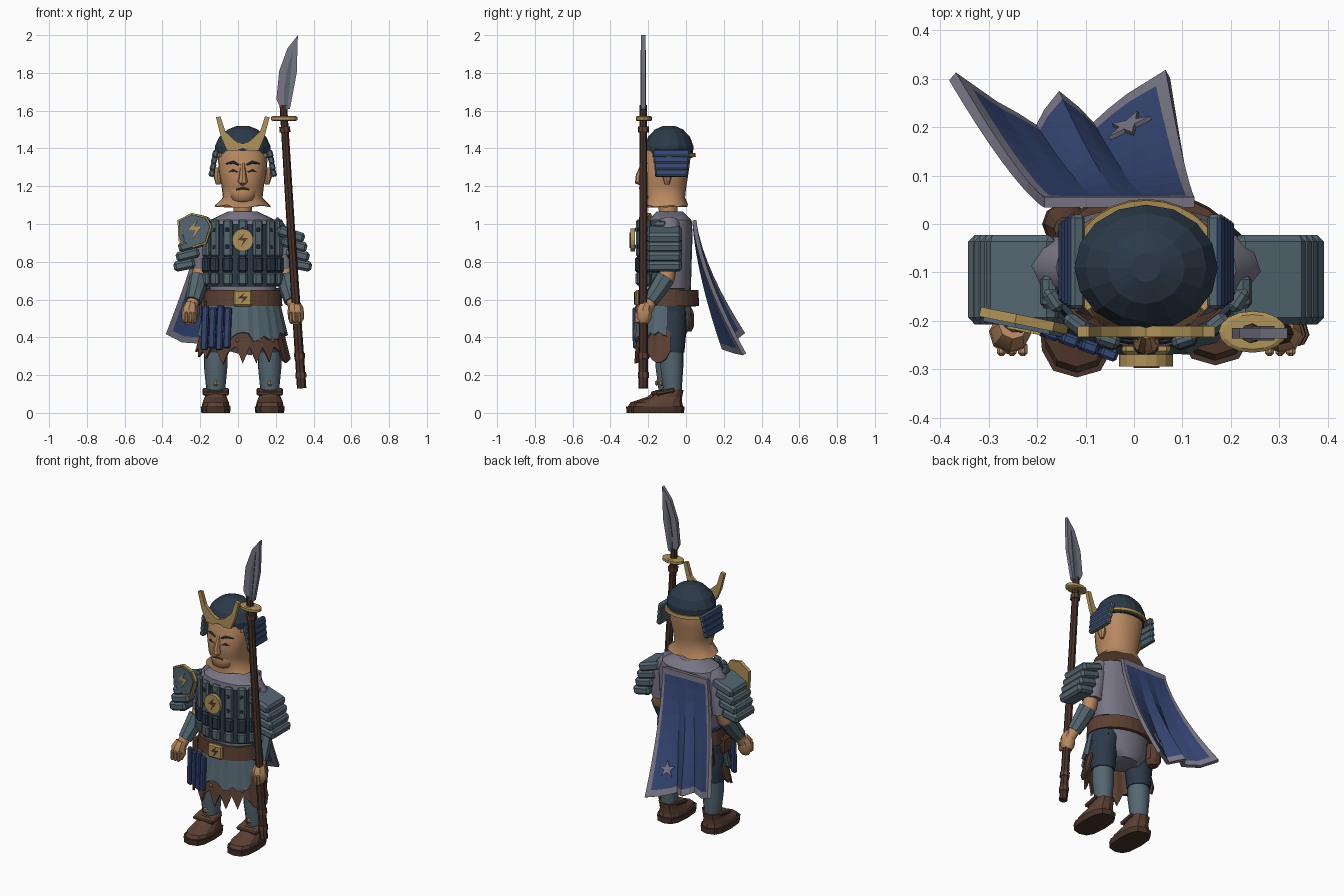
import bpy, bmesh, math, random
from mathutils import Vector, Matrix, Euler

random.seed(4)
old = bpy.data.objects.get("Cube")
if old:
    bpy.data.objects.remove(old)
X = 0.025  # body centre line


def material(name, *rgb):
    m = bpy.data.materials.new(name)
    m.use_nodes = True
    m.diffuse_color = (*rgb, 1)
    m.node_tree.nodes["Principled BSDF"].inputs["Base Color"].default_value = (*rgb, 1)
    return m


skin = material("skin", .48, .25, .12)
steel = material("blue_grey_steel", .09, .135, .165)
dark = material("dark_navy", .025, .042, .065)
blue = material("cloth_blue", .035, .06, .17)
shirt = material("grey_lavender", .19, .18, .235)
gold = material("gold", .43, .29, .1)
leather = material("brown_leather", .105, .05, .033)
wood = material("dark_wood", .065, .033, .023)


def make(name, verts, faces, mat, smooth=0, thick=0, bevel=0):
    """Mesh object with clean normals, optional shell thickness and bevel."""
    me = bpy.data.meshes.new(name)
    me.from_pydata([tuple(v) for v in verts], [], faces)
    bm = bmesh.new()
    bm.from_mesh(me)
    bmesh.ops.recalc_face_normals(bm, faces=bm.faces)
    bm.to_mesh(me)
    bm.free()
    me.materials.append(mat)
    if smooth:
        me.polygons.foreach_set("use_smooth", [True] * len(me.polygons))
        me.set_sharp_from_angle(angle=math.radians(smooth))
    ob = bpy.data.objects.new(name, me)
    bpy.context.scene.collection.objects.link(ob)
    if thick:
        mod = ob.modifiers.new("shell", "SOLIDIFY")
        mod.thickness, mod.offset = thick, 0
    if bevel:
        mod = ob.modifiers.new("bevel", "BEVEL")
        mod.width, mod.segments = bevel, 1
    return ob


def skinned(name, rings, mat, caps=True, **kw):
    n = len(rings[0])
    faces = [(i*n+j, i*n+(j+1) % n, (i+1)*n+(j+1) % n, (i+1)*n+j)
             for i in range(len(rings)-1) for j in range(n)]
    if caps:
        faces += [tuple(range(n)), tuple(range((len(rings)-1)*n, len(rings)*n))]
    return make(name, [v for r in rings for v in r], faces, mat, **kw)


def loft(name, sections, mat, n=16, p=2, x=X, jag=0, **kw):
    """Stack of (z, y, rx, ry) superellipses."""
    rings = []
    for k, (z, y, rx, ry) in enumerate(sections):
        ring = []
        for j in range(n):
            c, s = math.cos(j*math.tau/n), math.sin(j*math.tau/n)
            drop = jag*random.random() if k == 0 else 0
            ring.append((x + rx*math.copysign(abs(c)**(2/p), c),
                         y + ry*math.copysign(abs(s)**(2/p), s), z + drop))
        rings.append(ring)
    return skinned(name, rings, mat, **kw)


def tube(name, path, radii, mat, n=10, smooth=40):
    pts = [Vector(q) for q in path]
    rings = []
    for i, q in enumerate(pts):
        d = (pts[min(i+1, len(pts)-1)] - pts[max(i-1, 0)]).normalized()
        u = d.cross(Vector((.1, 1, .1))).normalized()
        v = d.cross(u)
        rings.append([q + radii[i]*(u*math.cos(a) + v*math.sin(a))
                      for a in (j*math.tau/n for j in range(n))])
    return skinned(name, rings, mat, smooth=smooth)


def box(name, at, size, mat, rot=(0, 0, 0), bevel=.01):
    m = Matrix.LocRotScale(Vector(at), Euler(rot), Vector(size))
    v = [m @ Vector((a, b, c)) for a in (-.5, .5) for b in (-.5, .5) for c in (-.5, .5)]
    f = [(0, 1, 3, 2), (4, 5, 7, 6), (0, 1, 5, 4), (2, 3, 7, 6), (0, 2, 6, 4), (1, 3, 7, 5)]
    return make(name, v, f, mat, bevel=bevel)


def plate(name, outline, y, thick, mat, m=None):
    """Flat outline in x and z, given thickness along y."""
    rings = [[(m or Matrix()) @ Vector((a, y+d, c)) for a, c in outline]
             for d in (-thick/2, thick/2)]
    return skinned(name, rings, mat)


def arc(name, a0, a1, n, top, bottom, mat, y=-.095, jag=0, pleat=0, thick=.012):
    """Curved panel round the body; angle 0 is the front; top and bottom are (z, rx, ry)."""
    v = []
    for j in range(n+1):
        a = math.radians(a0 + (a1-a0)*j/n)
        for k, (z, rx, ry) in enumerate((top, bottom)):
            g = 1 + (pleat*(j % 2) + jag*random.random()*.4 if k else 0)
            v.append((X + g*rx*math.sin(a), y - g*ry*math.cos(a), z + k*jag*random.uniform(-1, 1)))
    return make(name, v, [(2*j, 2*j+1, 2*j+3, 2*j+2) for j in range(n)], mat, thick=thick)


# Torso, hips and neck
loft("shirt", [(.62, -.085, .17, .11), (.8, -.085, .195, .115), (.95, -.085, .2, .12),
               (1.02, -.085, .175, .115), (1.065, -.085, .08, .07)], shirt, 20, 2.4, smooth=40)
loft("hips", [(.42, -.08, .1, .085), (.47, -.08, .165, .1), (.63, -.085, .18, .115)],
     shirt, smooth=50)
loft("neck", [(1.03, -.09, .05, .05), (1.13, -.1, .048, .05)], skin, 12, smooth=40)

# Head with ragged neck hem and face details
loft("head", [(1.085, -.105, .15, .115), (1.14, -.11, .105, .105), (1.2, -.12, .112, .122),
              (1.28, -.113, .127, .128), (1.36, -.1, .132, .125), (1.43, -.095, .11, .11)],
     skin, 24, 2.3, jag=.02, smooth=50)
loft("chin", [(1.11, -.185, .035, .02), (1.13, -.19, .06, .05), (1.18, -.185, .08, .055),
              (1.21, -.18, .06, .05)], skin, 12, smooth=60)
tube("nose", [(X, -.225, 1.32), (X, -.246, 1.255), (X, -.245, 1.225), (X, -.23, 1.21)],
     [.012, .02, .027, .012], skin, 8)
tube("mouth", [(X-.035, -.236, 1.182), (X, -.243, 1.19), (X+.035, -.236, 1.182)],
     [.004, .006, .004], leather, 6)
for s, side in ((-1, "right"), (1, "left")):
    tube(side+"_brow", [(X+s*d, y, z) for d, y, z in
                        ((.02, -.232, 1.312), (.05, -.23, 1.328), (.088, -.205, 1.318))],
         [.005, .008, .004], dark, 6)
    tube(side+"_eye", [(X+s*d, y, z) for d, y, z in
                       ((.026, -.237, 1.275), (.05, -.231, 1.282), (.075, -.219, 1.275))],
         [.003, .009, .003], wood, 6)
    tube(side+"_ear", [(X+s*.13, -.1, z) for z in (1.21, 1.25, 1.3)], [.012, .025, .02], skin, 8)

# Helmet, brow band, cheek guards and horn crest
loft("helmet_dome", [(1.35, -.09, .145, .125), (1.41, -.09, .148, .13), (1.46, -.09, .125, .112),
                     (1.5, -.09, .08, .075), (1.52, -.09, .03, .03)], dark, 16)
arc("helmet_rim", 50, 310, 20, (1.375, .152, .133), (1.355, .155, .136), gold, y=-.09)
for s, side in ((-1, "right"), (1, "left")):
    for i in range(4):
        g = box(f"{side}_cheek_guard_{i}", (X+s*(.145+.006*i), -.078, 1.372-.034*i),
                (.03, .195-.008*i, .04), steel, (0, -s*.3, 0), .007)
        g.data.materials.append(blue)
        for f in g.data.polygons:  # outward faces are cloth covered
            f.material_index = int(f.normal.x*s > .8)
    plate(side+"_horn", [(X+s*d, z) for d, z in
                         ((0, 1.4), (.04, 1.385), (.085, 1.39), (.115, 1.46), (.142, 1.565),
                          (.118, 1.57), (.092, 1.49), (.055, 1.455), (.03, 1.435), (0, 1.425))],
          -.222, .022, gold)

# Lamellar chest armour
arc("armour_backing", -70, 70, 14, (1.0, .2, .145), (.67, .205, .15), dark)
for a in range(-66, 67, 22):
    t = math.radians(a)
    for z, h, mat, out in ((.925, .2, steel, 0), (.785, .085, dark, .004), (.71, .07, steel, .002)):
        box("armour_plate", (X+(.21+out)*math.sin(t), -.095-(.155+out)*math.cos(t), z),
            (.052, .03, h), mat, (0, 0, t*.85), .01)
    for z in (.97, .88):
        box("armour_lace", (X+.218*math.sin(t), -.095-.17*math.cos(t), z), (.018, .01, .022),
            dark, (0, 0, t*.85), .003)
circle = [(X+.056*math.cos(i*math.tau/16), .915+.06*math.sin(i*math.tau/16)) for i in range(16)]
plate("medallion", circle, -.282, .024, gold)
zigzag = [(.012, .04), (-.026, .0), (.004, -.002), (-.012, -.042), (.028, .012), (-.002, .012)]
plate("medallion_mark", [(X+a, .915+b) for a, b in zigzag], -.295, .006, leather)

# Arms, cuffs, hands and layered shoulder guards
for s, side in ((-1, "right"), (1, "left")):
    tube(side+"_sleeve", [(X+s*d, -.09, z) for d, z in ((.14, 1.0), (.19, .94), (.21, .76))],
         [.06, .068, .058], shirt)
    tube(side+"_arm", [(X+s*.21, -.09, .82), (X+s*.225, -.1, .72), (X+s*.265, -.19, .585),
                       (X+s*.278, -.21, .54)], [.045, .045, .033, .03], skin)
    tube(side+"_cuff", [(X+s*.23, -.11, .715), (X+s*.245, -.15, .65), (X+s*.262, -.19, .59)],
         [.054, .049, .042], steel, 8, 20)
    tube(side+"_hand", [(X+s*.275, -.21, .58), (X+s*.28, -.222, .55), (X+s*.282, -.226, .5),
                        (X+s*.28, -.226, .47)], [.03, .043, .043, .026], skin, 8)
    for i in range(3):
        box(f"{side}_finger_{i}", (X+s*(.255+.022*i), -.258, .505), (.019, .03, .06), skin, bevel=.006)
    for i in range(4):
        box(f"{side}_shoulder_guard_{i}", (X+s*(.255+.018*i), -.115, .945-.054*i),
            (.15-.012*i, .185, .055), steel, (0, s*(.32-.04*i), 0), .014)
    box(side+"_shoulder_strap", (X+s*.2, -.14, 1.0), (.035, .07, .03), steel, (0, s*.5, 0))

# Gold rimmed crest over the right shoulder
hexagon = [(-.095, .05), (-.02, .088), (.06, .07), (.09, .02), (.06, -.075), (-.01, -.095), (-.09, -.06)]
m = Matrix.Translation((-.225, -.2, .97)) @ Euler((0, 0, -.2)).to_matrix().to_4x4()
plate("crest_rim", hexagon, 0, .02, gold, m)
plate("crest_face", [(a*.9, b*.9) for a, b in hexagon], -.01, .016, steel, m)
plate("crest_mark", [(a*1.3, b*1.3) for a, b in zigzag], -.02, .006, gold, m)

# Belt, buckle, skirt layers and hip cloth
arc("belt", 0, 360, 28, (.65, .195, .15), (.565, .2, .155), leather, thick=.02)
box("buckle", (X, -.258, .607), (.1, .025, .085), gold, bevel=.008)
plate("buckle_mark", [(X+a, .607+b*.8) for a, b in zigzag], -.272, .006, wood)
arc("ragged_skirt", -95, 95, 22, (.5, .195, .15), (.305, .235, .165), leather, jag=.05, pleat=.04)
arc("steel_skirt", -88, 88, 24, (.58, .195, .152), (.4, .225, .172), steel, jag=.03, pleat=.05)
for i in range(4):
    box("hip_cloth_fold", (-.175+.04*i, -.225-.014*i, .45), (.036, .025, .235-.02*(i % 2)), blue,
        (0, .04, -.35), .006)
for d in (-.11, -.03, .09, .16):
    box("skirt_stud", (X+d, -.272+abs(d)*.3, .385), (.018, .015, .018), gold, bevel=.005)
loft("hip_pouch", [(.43, .0, .03, .03), (.46, .0, .05, .045), (.53, .0, .045, .043),
                   (.59, -.01, .025, .025)], leather, 10, x=-.14)
box("belt_case", (-.185, -.13, .55), (.035, .09, .1), leather)

# Legs, thigh guards and shoes
for s, side, y in ((-1, "right", -.1), (1, "left", -.075)):
    x = X + s*.143
    tube(side+"_thigh", [(x-s*.03, -.085, .56), (x, y, .45), (x, y, .32)], [.085, .08, .068], dark)
    tube(side+"_shin", [(x, y, .36), (x, y, .24), (x, y+.005, .08)], [.062, .062, .046], steel)
    arc(side+"_thigh_guard", s*75, s*128, 5, (.66, .19, .13), (.44, .2, .135), dark, thick=.02)
    loft(side+"_sole", [(0, y-.075, .076, .14), (.035, y-.075, .08, .142)], wood, 12, 2.8, x)
    loft(side+"_shoe", [(.03, y-.075, .074, .135), (.055, y-.07, .07, .125), (.085, y-.025, .058, .08),
                        (.12, y, .056, .062)], leather, 12, 2.6, x)
    box(side+"_ankle_strap", (x, y-.035, .112), (.14, .1, .022), leather, (.2, 0, 0), .006)
    box(side+"_shin_stud", (x, y-.055, .158), (.026, .018, .03), gold, bevel=.008)

# Cape: pleated sheet, hem faces in the border colour
fold = [(-.375, .305, .42), (-.29, .245, .375), (-.2, .195, .37), (-.155, .265, .36), (-.085, .2, .34),
        (-.01, .26, .32), (.07, .31, .31)]


def cape_point(u, t):
    k = min(int(u*6), 5)
    b = Vector(fold[k]).lerp(Vector(fold[k+1]), u*6-k)
    a = Vector((-.185+.31*u, .045, 1.02))
    w = t**1.5
    return Vector((a.x+(b.x-a.x)*t**1.2, a.y+(b.y-a.y)*w, a.z+(b.z-a.z)*t))


us = [0, .05] + [i/12 for i in range(1, 12)] + [.95, 1]
ts = [0, .05] + [i/8 for i in range(1, 8)] + [.95, 1]
n = len(us)
cape = make("cape", [cape_point(u, t) for t in ts for u in us],
            [(i*n+j, i*n+j+1, (i+1)*n+j+1, (i+1)*n+j) for i in range(len(ts)-1) for j in range(n-1)],
            blue, thick=.022)
cape.data.materials.append(shirt)
cape.modifiers[0].material_offset_rim = 1
for f in cape.data.polygons:
    i, j = divmod(f.index, n-1)
    f.material_index = int(j in (0, n-2) or i in (0, len(ts)-2))

# Star patch on the lower cape
c = cape_point(.8, .8)
nrm = (cape_point(.84, .8)-c).cross(cape_point(.8, .84)-c).normalized()
nrm = nrm if nrm.y > 0 else -nrm
m = Matrix.Translation(c + nrm*.016) @ nrm.to_track_quat("Y", "Z").to_matrix().to_4x4()
plate("cape_star", [((.02 if i % 2 else .05)*math.sin(i*math.pi/5),
                     (.02 if i % 2 else .05)*math.cos(i*math.pi/5)) for i in range(10)],
      0, .009, shirt, m)

# Polearm
tube("shaft", [(.337, -.226, .13), (.285, -.226, .9), (.24, -.226, 1.63)], [.025, .022, .02], wood, 8, 20)
for z in (.2, .3, 1.5):
    tube("shaft_binding", [(.346-.0655*(z+d), -.226, z+d) for d in (-.015, .015)], [.029]*2, leather, 8, 20)
loft("guard_disc", [(1.545, -.223, .06, .036), (1.55, -.223, .07, .043), (1.566, -.223, .07, .043),
                    (1.571, -.223, .06, .036)], gold, 16, x=.245)
edge = [(.232, 1.6), (.203, 1.66), (.218, 1.81), (.262, 1.93), (.317, 2), (.311, 1.8), (.275, 1.61)]
plate("blade", edge, -.226, .022, shirt)
plate("blade_ridge", [(.245, 1.6), (.243, 1.7), (.262, 1.83), (.29, 1.92), (.28, 1.8), (.262, 1.61)],
      -.226, .03, steel)
